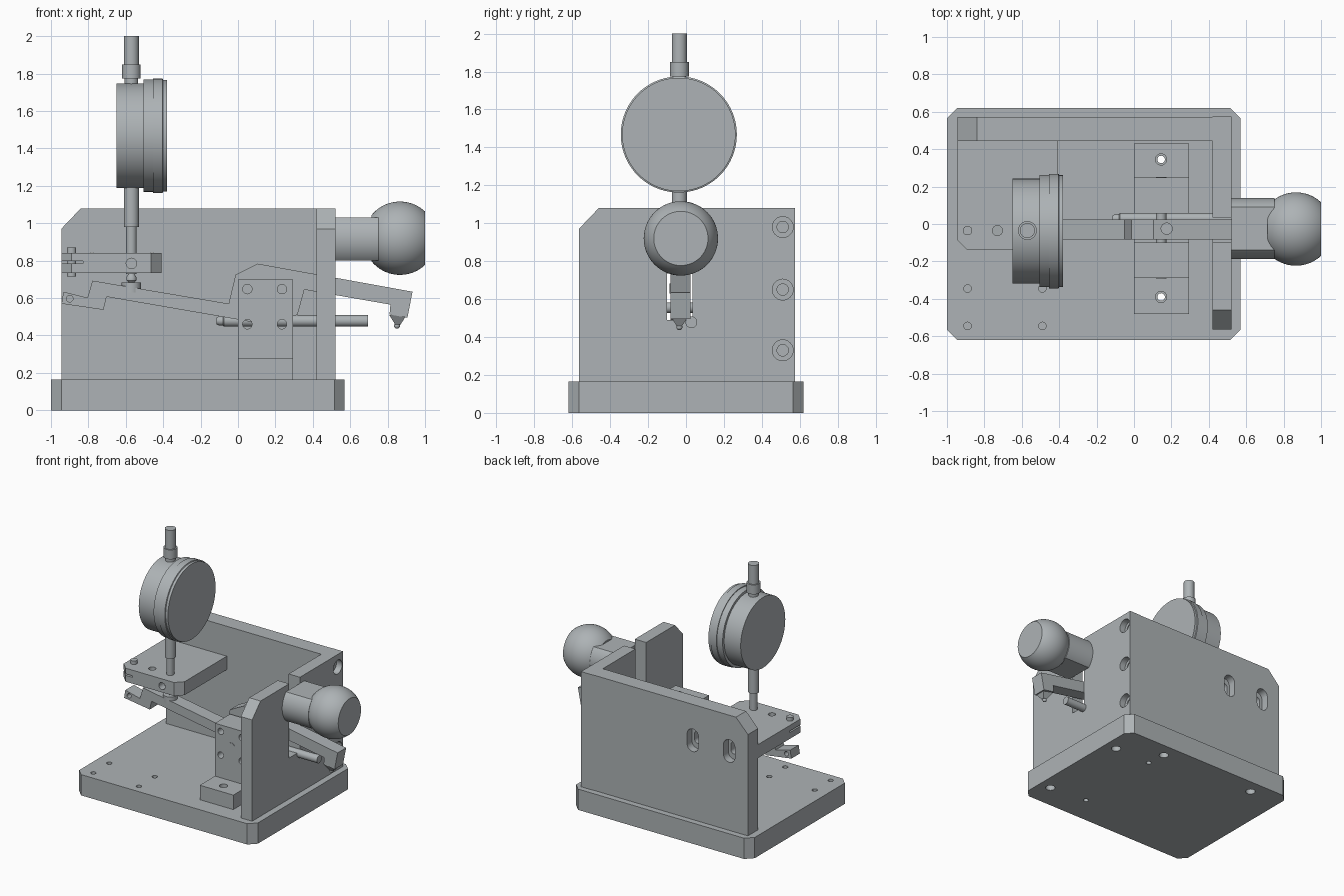
import bpy, bmesh, math
from mathutils import Matrix, Vector

if "Cube" in bpy.data.objects:
    bpy.data.objects.remove(bpy.data.objects["Cube"])

steel = bpy.data.materials.new("machined_grey")
steel.use_nodes = True
GREY = (0.42, 0.45, 0.465, 1)
steel.diffuse_color = GREY
steel.node_tree.nodes["Principled BSDF"].inputs["Base Color"].default_value = GREY

# Local z is turned towards the named axis
TURN = {"x": Matrix.Rotation(math.pi / 2, 4, "Y"),
        "y": Matrix.Rotation(-math.pi / 2, 4, "X"),
        "z": Matrix.Identity(4)}


def finish(name, bm, smooth=False):
    bmesh.ops.recalc_face_normals(bm, faces=bm.faces)
    mesh = bpy.data.meshes.new(name)
    bm.to_mesh(mesh)
    bm.free()
    mesh.materials.append(steel)
    ob = bpy.data.objects.new(name, mesh)
    bpy.context.collection.objects.link(ob)
    if smooth:
        shade(ob)
    return ob


def activate(ob):
    bpy.ops.object.select_all(action="DESELECT")
    ob.select_set(True)
    bpy.context.view_layer.objects.active = ob


def shade(ob):
    activate(ob)
    bpy.ops.object.shade_smooth_by_angle(angle=math.radians(30))


def prism(name, points, axis, low, high, smooth=False):
    """Extrude an outline: (x, y) along z, (x, z) along y or (y, z) along x."""
    place = {"z": lambda a, b: (a, b, low), "y": lambda a, b: (a, low, b),
             "x": lambda a, b: (low, a, b)}[axis]
    bm = bmesh.new()
    face = bm.faces.new([bm.verts.new(place(*p)) for p in points])
    new = bmesh.ops.extrude_face_region(bm, geom=[face])["geom"]
    step = Vector([(high - low) * (axis == k) for k in "xyz"])
    bmesh.ops.translate(bm, vec=step, verts=[v for v in new if isinstance(v, bmesh.types.BMVert)])
    return finish(name, bm, smooth)


def box(name, x, y, z):
    return prism(name, [(x[0], y[0]), (x[1], y[0]), (x[1], y[1]), (x[0], y[1])], "z", *z)


def lathe(name, profile, axis, centre, steps=64):
    """Spin (radius, height) points round an axis; heights are absolute."""
    bm = bmesh.new()
    verts = [bm.verts.new((r, 0, h)) for r, h in profile]
    edges = [bm.edges.new(pair) for pair in zip(verts, verts[1:])]
    bmesh.ops.spin(bm, geom=verts + edges, axis=(0, 0, 1), cent=(0, 0, 0),
                   steps=steps, angle=2 * math.pi)
    bmesh.ops.remove_doubles(bm, verts=bm.verts, dist=1e-4)
    bm.transform(Matrix.Translation(centre) @ TURN[axis])
    return finish(name, bm, True)


def rod(name, r, axis, low, high, centre, steps=32):
    return lathe(name, [(0, low), (r, low), (r, high), (0, high)], axis, centre, steps)


def cut(ob, cutters):
    """Subtract each cutter and throw it away."""
    for cutter in cutters:
        mod = ob.modifiers.new("cut", "BOOLEAN")
        mod.operation, mod.solver, mod.object = "DIFFERENCE", "EXACT", cutter
        activate(ob)
        bpy.ops.object.modifier_apply(modifier=mod.name)
        bpy.data.objects.remove(cutter)
    shade(ob)


def hole(r, axis, low, high, centre):
    return rod("cutter", r, axis, low, high, centre, 24)


def capsule(x, z, r, half, low, high):
    ring = []
    for i in range(24):
        a = math.pi * (2 * i + 1) / 24
        ring.append((x + r * math.cos(a), z + r * math.sin(a) + math.copysign(half, math.sin(a))))
    return prism("cutter", ring, "y", low, high)


MID = -0.035      # centre line of the gauge, lever and knob

# Base plate with clipped corners
c = 0.055
base = prism("base_plate", [(-1 + c, -.62), (.57 - c, -.62), (.57, -.62 + c), (.57, .62 - c),
                            (.57 - c, .62), (-1 + c, .62), (-1, .62 - c), (-1, -.62 + c)],
             "z", 0, .165)
holes = [hole(.02, "z", .08, .2, (x, y, 0)) for x in (-.89, -.49) for y in (-.345, -.545)]
holes += [hole(.036, "z", -.1, .12, (x, y, 0))
          for x, y in ((.47, .35), (.47, -.42), (.13, .505), (-.72, .505))]
holes += [hole(.02, "z", -.1, .2, (.145, y, 0)) for y in (.345, -.39)]
cut(base, holes)

# Back wall with two counterbored upright slots
back = prism("back_wall", [(-.945, .165), (.42, .165), (.42, 1.08), (-.84, 1.08), (-.945, .97)],
             "y", .445, .572)
slots = []
for x in (-.46, -.78):
    slots += [capsule(x, .795, .05, .04, .51, .6), capsule(x, .795, .028, .02, .4, .55)]
cut(back, slots)

# Side wall, open slot for the lever and bolt holes
side = prism("side_wall", [(-.565, .165), (.575, .165), (.575, 1.08), (-.46, 1.08), (-.565, .97)],
             "x", .42, .52)
cuts = [box("cutter", (.3, .6), (-.1, .035), (.49, 1.2))]
for z in (.98, .65, .33):
    cuts += [hole(.055, "x", .47, .6, (0, .51, z)), hole(.03, "x", .4, .5, (0, .51, z))]
cut(side, cuts)

# Pivot block: foot and forked tower
foot = box("pivot_foot", (0, .295), (-.48, .43), (.165, .28))
cut(foot, [hole(.03, "z", .1, .4, (.145, y, 0)) for y in (.345, -.39)])
for name, y in (("front_cheek", (-.29, -.1)), ("back_cheek", (.055, .248))):
    cheek = box(name, (0, .295), y, (.28, .70))
    cut(cheek, [hole(.025, "y", -.5, .5, (x, 0, z)) for x in (.05, .235) for z in (.46, .648)])
rod("pivot_pin", .028, "y", -.292, .25, (.145, 0, .555))

# Rocking lever
lever = prism("lever", [(-.933, .634), (-.805, .602), (-.778, .693), (-.05, .57), (-.013, .725),
                        (.104, .784), (.933, .634), (.906, .495), (.81, .512), (.815, .565),
                        (.355, .645), (.318, .51), (.126, .463), (-.056, .495), (-.703, .607),
                        (-.719, .537), (-.944, .57)], "y", -.082, .025)
cut(lever, [hole(.018, "y", -.3, .3, (-.9, 0, .597)), hole(.03, "z", .62, .9, (.175, -.025, 0))])
rod("lever_pad", .052, "z", .63, .682, (-.57, MID, 0))

# Lever tip: square taper with a small contact ball
tip = lathe("lever_tip", [(0, .51), (.066, .51), (.02, .458), (0, .458)], "z", (0, 0, 0), 4)
tip.data.transform(Matrix.Translation((.855, MID, 0)) @ Matrix.Rotation(math.pi / 4, 4, "Z"))


def ball(name, r, centre, low=-1.0, high=1.0, axis="z", steps=32):
    """Ball with its poles clipped at low and high, given as parts of r."""
    a, b = math.asin(low), math.asin(high)
    arc = [a + (b - a) * i / 20 for i in range(21)]
    profile = [(r * math.cos(t), r * math.sin(t)) for t in arc]
    return lathe(name, [(0, r * low)] + profile + [(0, r * high)], axis, centre, steps)


ball("tip_ball", .016, (.85, MID, .452))

# Stop rod through the side wall
lathe("stop_rod", [(0, -.115), (.018, -.115), (.025, -.1), (.025, -.08), (.031, -.075),
                   (.031, .695), (0, .695)], "x", (0, .028, .478), 32)

# Gauge shelf
shelf = prism("gauge_shelf", [(-.89, -.14), (-.465, -.14), (-.41, -.085), (-.41, .445),
                              (-.945, .445), (-.945, -.085)], "z", .735, .842)
cut(shelf, [hole(.027, "z", .6, 1, (-.73, MID, 0)), hole(.028, "y", -.3, -.08, (-.57, 0, .785)),
            box("cutter", (-1, -.83), (-.2, .05), (.785, .797))])
rod("shelf_pin", .025, "z", .715, .87, (-.89, MID, 0))

# Dial gauge
lathe("gauge_dial", [(0, -.65), (.28, -.65), (.28, -.505), (.3, -.505), (.3, -.455),
                     (.306, -.455), (.306, -.403), (.299, -.4), (.299, -.38), (0, -.38)],
      "x", (0, MID - .003, 1.468), 80)
lathe("gauge_stem", [(0, .73), (.028, .73), (.028, .98), (.04, .98), (.04, 1.3), (0, 1.3)],
      "z", (-.57, MID, 0))
lathe("gauge_cap", [(0, 1.6), (.036, 1.6), (.036, 1.775), (.05, 1.775), (.05, 1.85),
                    (.04, 1.85), (.04, 2), (0, 2)], "z", (-.57, MID, 0))
lathe("gauge_tip", [(0, .73), (.016, .73), (.027, .71), (.027, .695), (.012, .68), (0, .68)],
      "z", (-.57, MID, 0), 24)

# Knob with a round neck flattened above and below
ring = [(math.cos(math.tau * i / 96), math.sin(math.tau * i / 96)) for i in range(96)]
neck = [(-.025 + .163 * u, .916 + .163 * v) for u, v in ring if abs(v) < .75]
prism("knob_neck", neck, "x", .52, .75, True)
ball("knob_ball", .196, (.866, -.027, .92), -.77, .684, "x", 64)
